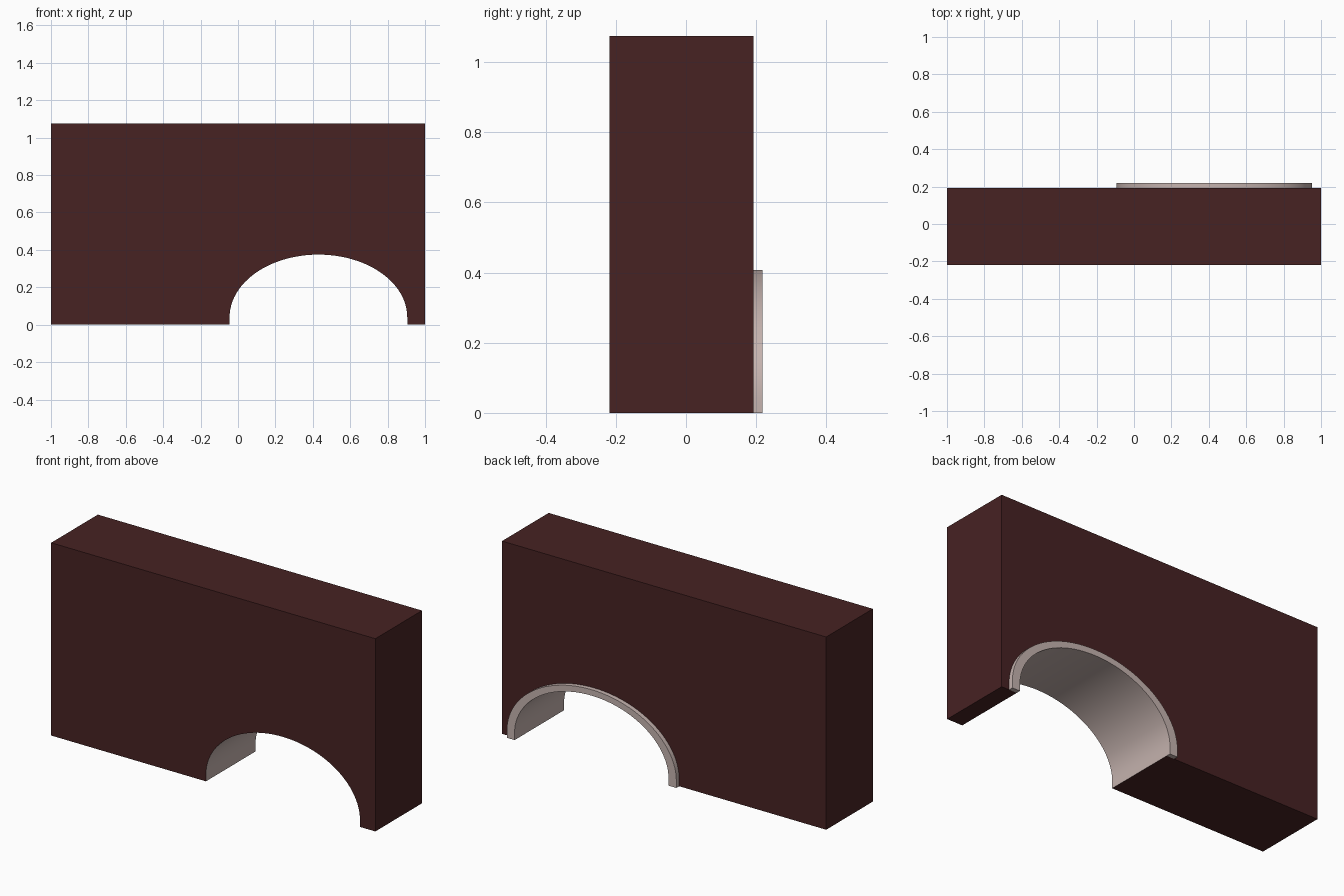
import bpy, bmesh, math

if "Cube" in bpy.data.objects:
    bpy.data.objects.remove(bpy.data.objects["Cube"])

CX, SPRING = 0.43, 0.04           # arch centre and springing height
FRONT, BACK, TRIM_BACK = -0.218, 0.193, 0.218
HEIGHT = 1.075


def material(name, rgb):
    m = bpy.data.materials.new(name)
    m.diffuse_color = (*rgb, 1)
    m.use_nodes = True
    m.node_tree.nodes["Principled BSDF"].inputs["Base Color"].default_value = m.diffuse_color
    return m


WALL = material("dark red brown", (0.063, 0.0160, 0.0165))
TRIM = material("pale stone", (0.56, 0.45, 0.425))


def arch(half_width, rise, n=48):
    """Arch outline from left foot to right foot, with short upright legs."""
    pts = [(CX - half_width, 0)]
    for i in range(n + 1):
        a = math.pi * (1 - i / n)
        pts.append((CX + half_width * math.cos(a), SPRING + rise * math.sin(a)))
    return pts + [(CX + half_width, 0)]


def extrude_profile(name, profile, y0, y1, mats):
    """Closed x-z outline turned into a solid between y0 and y1."""
    bm = bmesh.new()
    face = bm.faces.new([bm.verts.new((x, y0, z)) for x, z in profile])
    res = bmesh.ops.extrude_face_region(bm, geom=[face], use_keep_orig=True)
    for v in res["geom"]:
        if isinstance(v, bmesh.types.BMVert):
            v.co.y = y1
    bmesh.ops.recalc_face_normals(bm, faces=bm.faces)
    mesh = bpy.data.meshes.new(name)
    bm.to_mesh(mesh)
    bm.free()
    for m in mats:
        mesh.materials.append(m)
    ob = bpy.data.objects.new(name, mesh)
    bpy.context.collection.objects.link(ob)
    bpy.ops.object.select_all(action="DESELECT")
    ob.select_set(True)
    bpy.context.view_layer.objects.active = ob
    bpy.ops.object.shade_smooth_by_angle(angle=math.radians(30))
    return ob


inner = arch(0.475, 0.335)
outer = arch(0.523, 0.368)

# Wall with the arched opening; the underside of the arch is pale stone
outline = [(-1, 0)] + inner + [(1, 0), (1, HEIGHT), (-1, HEIGHT)]
wall = extrude_profile("wall", outline, FRONT, BACK, [WALL, TRIM])
for p in wall.data.polygons:
    c = p.center
    if abs(p.normal.y) < 0.5 and abs(c.x) < 0.95 and 0.001 < c.z < 0.5:
        p.material_index = 1

# Raised stone surround on the back
extrude_profile("arch_surround", outer + inner[::-1], BACK, TRIM_BACK, [TRIM])
